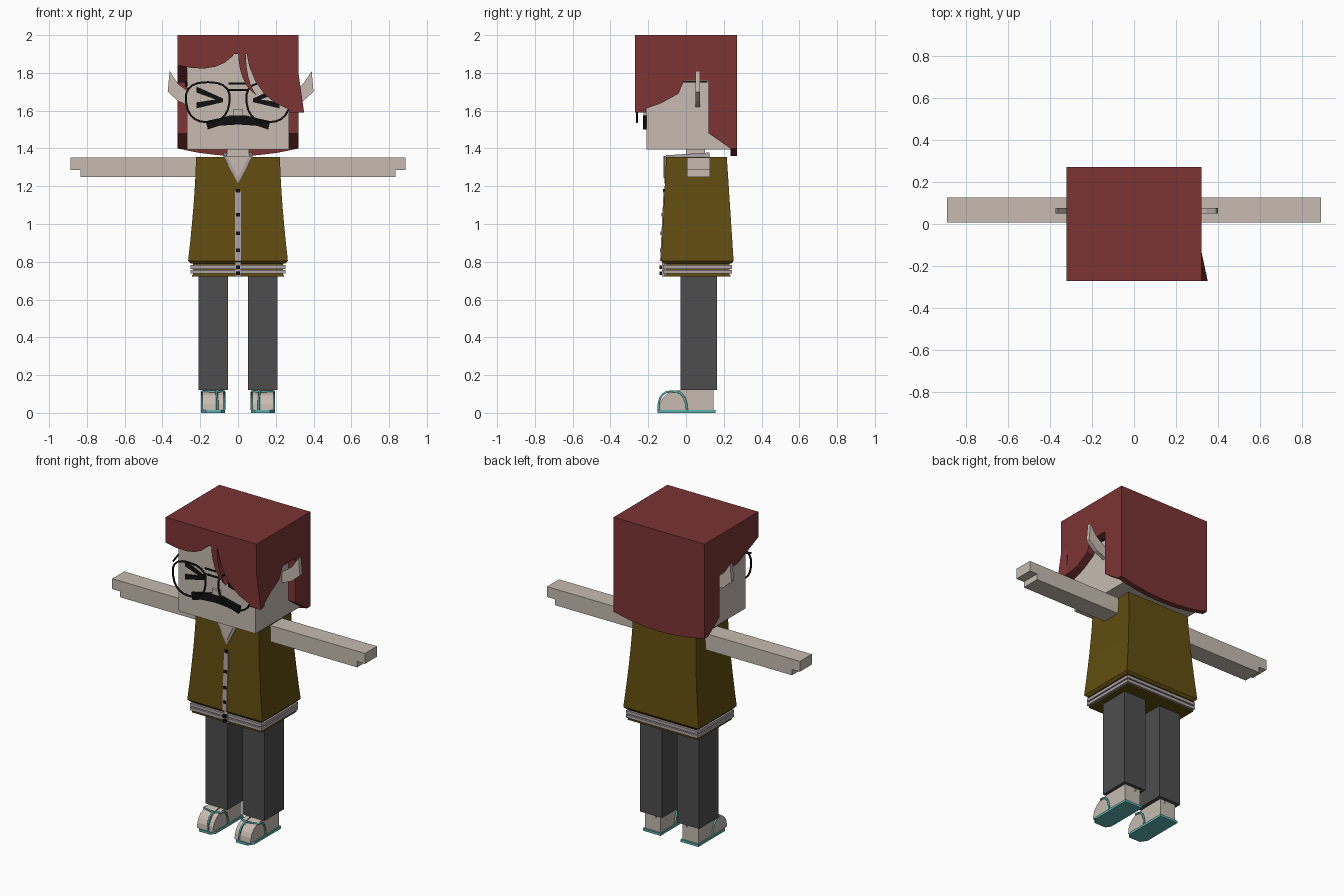
import bpy, bmesh
from math import sin, cos, tau

cube = bpy.data.objects.get("Cube")
if cube:
    bpy.data.objects.remove(cube, do_unlink=True)


def material(name, *color):
    mat = bpy.data.materials.new(name)
    mat.use_nodes = True
    mat.diffuse_color = (*color, 1)
    mat.node_tree.nodes["Principled BSDF"].inputs["Base Color"].default_value = (*color, 1)
    return mat


skin = material("skin", .57, .5, .44)
red = material("red hair", .2, .034, .034)
olive = material("olive knit", .12, .074, .005)
trim = material("pale trim", .42, .36, .38)
grey = material("grey trousers", .075, .075, .075)
teal = material("teal sandal", .11, .45, .43)
black = material("black", .005, .005, .005)


def add_object(name, data, mat):
    data.materials.append(mat)
    obj = bpy.data.objects.new(name, data)
    bpy.context.collection.objects.link(obj)
    return obj


def loft(name, mat, rings, mirrored=False):
    """Join matching closed rings and cap both ends."""
    bm = bmesh.new()
    rows = [[bm.verts.new(point) for point in ring] for ring in rings]
    for low, high in zip(rows, rows[1:]):
        for i in range(len(low)):
            bm.faces.new((low[i - 1], low[i], high[i], high[i - 1]))
    bm.faces.new(rows[0])
    bm.faces.new(rows[-1])
    bmesh.ops.recalc_face_normals(bm, faces=bm.faces)
    mesh = bpy.data.meshes.new(name)
    bm.to_mesh(mesh)
    bm.free()
    obj = add_object(name, mesh, mat)
    if mirrored:
        obj.modifiers.new("Mirror", "MIRROR")
    return obj


def facing_front(name, mat, outline, depth, mirrored=False):
    """Extrude an (x, z) outline along y."""
    return loft(name, mat, [[(x, y, z) for x, z in outline] for y in depth], mirrored)


def facing_side(name, mat, outline, span, mirrored=False):
    """Extrude a (y, z) outline along x."""
    return loft(name, mat, [[(x, y, z) for y, z in outline] for x in span], mirrored)


def rectangle(x, y, z):
    return [(x[0], y[0], z), (x[1], y[0], z), (x[1], y[1], z), (x[0], y[1], z)]


def box(name, mat, x, y, z, mirrored=False):
    return loft(name, mat, [rectangle(x, y, height) for height in z], mirrored)


def bend(start, control, end, steps=6):
    """Points of a curved edge, without its last point."""
    points = []
    for i in range(steps):
        t = i / steps
        points.append(tuple((1 - t) ** 2 * a + 2 * t * (1 - t) * b + t * t * c
                            for a, b, c in zip(start, control, end)))
    return points


def tube(name, mat, points, closed=False):
    curve = bpy.data.curves.new(name, "CURVE")
    curve.dimensions = "3D"
    curve.bevel_depth = .006
    curve.bevel_resolution = 1
    curve.use_fill_caps = True
    spline = curve.splines.new("POLY")
    spline.points.add(len(points) - 1)
    for target, point in zip(spline.points, points):
        target.co = (*point, 1)
    spline.use_cyclic_u = closed
    return add_object(name, curve, mat)


# Head
box("head", skin, (-.27, .27), (-.21, .236), (1.395, 1.92))
box("neck", skin, (-.058, .058), (0, .1), (1.3, 1.4))
box("nose", skin, (-.026, .026), (-.226, -.2), (1.567, 1.607))

# Hair: cap, swept fringe, back and two side panels
half, front, back, top = .32, -.27, .27, 2
box("hair_cap", red, (-half, half), (front, back), (1.9, top))
parting, lock_tip, gap_top, flare = (0, 1.93), (.1, 1.68), (.04, 1.93), (.35, 1.59)
fringe = [(-half, top), *bend((-half, 1.84), (-.08, 1.78), parting),
          *bend(parting, (0, 1.74), lock_tip), *bend(lock_tip, (.04, 1.75), gap_top),
          *bend(gap_top, (.08, 1.62), flare), flare, (half, 1.8), (half, top)]
fringe_obj = facing_front("hair_fringe", red, fringe, (front, -.212))
for vert in fringe_obj.data.vertices:
    if vert.co.x > half and vert.co.y > front:
        vert.co.x = half + .015
nape = [(-half, top), *bend((-half, 1.4), (0, 1.32), (half, 1.4)), (half, 1.4), (half, top)]
facing_front("hair_back", red, nape, (.235, back))
behind_ear = [(.12, 1.48), (.235, 1.4), (back, 1.4), (back, top), (front, top)]
facing_side("hair_side_right", red,
            [(front, 1.84), (-.06, 1.75), (.12, 1.75)] + behind_ear, (-half, front))
side_lock = [(front, 1.8), (front, 1.59), (-.13, 1.64), (-.04, 1.69), (-.01, 1.76), (.12, 1.76)]
left_obj = facing_side("hair_side_left", red, side_lock + behind_ear, (back, half))
left_obj.data.vertices[len(side_lock + behind_ear) + 1].co.x = flare[0]

# Ears, set slightly to the left
ear = [(.26, 1.62), (.26, 1.69), (.33, 1.74), (.376, 1.81), (.386, 1.7), (.33, 1.65)]
facing_front("ears", skin, ear, (.05, .075), True).location.x = .014

# Glasses: each rim is a squarish oval that narrows downwards
def rim_point(angle):
    c, s = cos(angle), sin(angle)
    x = abs(c) ** .8 * (1 if c > 0 else -1)
    z = abs(s) ** .8 * (1 if s > 0 else -1)
    return .16 + x * (.115 + .012 * z), 1.645 + .106 * z


glasses_y = -.26
rim = [rim_point(tau * i / 20) for i in range(20)]
for side, s in (("left", 1), ("right", -1)):
    tube("lens_rim_" + side, black, [(s * x, glasses_y, z) for x, z in rim], True)
    tube("temple_" + side, black,
         [(s * .274, glasses_y, 1.73), (s * .274, -.2, 1.753), (s * .274, .115, 1.753)])
for part, z in (("upper", 1.745), ("lower", 1.71)):
    tube("bridge_" + part, black, [(-.05, glasses_y, z), (.05, glasses_y, z)])

# Squeezed eyes and moustache
for part, s in (("upper", 1), ("lower", -1)):
    outer = 1.67 + s * .042
    stroke = [(.08, 1.665), (.08, 1.645), (.22, outer - .016), (.22, outer + .016)]
    facing_front("eye_strokes_" + part, black, stroke, (-.217, -.208), True)
moustache = [(0, 1.575), (.04, 1.575), (.1, 1.56), (.17, 1.545), (.16, 1.5), (.1, 1.52), (0, 1.527)]
facing_front("moustache", black, moustache, (-.228, -.2), True)

# Cardigan body, widening towards the hem
shoulder, waist = 1.355, .805


def body_size(z):
    t = (shoulder - z) / (shoulder - waist)
    return .222 + .042 * t ** 1.5, -.105 - .027 * t, .216 + .036 * t


levels = [waist + (shoulder - waist) * i / 6 for i in range(7)]
rings = [rectangle((-.25, .25), (-.118, .24), .79)]
for z in levels:
    wide, y_front, y_back = body_size(z)
    rings.append(rectangle((-wide, wide), (y_front, y_back), z))
cardigan = loft("cardigan", olive, rings)
bpy.context.view_layer.objects.active = cardigan
cardigan.select_set(True)
bpy.ops.object.shade_smooth_by_angle(angle=.5)
cardigan.select_set(False)

# Ribbed hem
hem = .722
box("hem_core", olive, (-.238, .238), (-.108, .23), (hem, .795))
box("hem_edge", olive, (-.244, .244), (-.114, .236), (hem, .731))
for part, z in (("upper", .763), ("lower", .737)):
    box("hem_stripe_" + part, trim, (-.252, .252), (-.122, .244), (z, z + .019))

# Neckline and collar
facing_front("neckline_trim", trim, [(-.078, 1.36), (.078, 1.36), (0, 1.215)], (-.115, -.104))
facing_front("neckline_skin", skin, [(-.058, 1.36), (.058, 1.36), (0, 1.243)], (-.118, -.107))
collar = [(-.105, shoulder), (.125, shoulder), (.125, 1.378), (-.105, 1.364)]
facing_side("collar_sides", trim, collar, (.058, .078), True)
box("collar_back", trim, (-.078, .078), (.105, .125), (shoulder, 1.378))

# Button band and buttons
band = (-.015, .015)
loft("button_band", trim, [rectangle(band, (body_size(z)[1] - .005, -.1), z) for z in levels[:5]])
box("button_band_hem", trim, band, (-.126, -.11), (hem, waist))
for i, z in enumerate([.74, .77, .86, .95, 1.05, 1.175]):
    y = min(body_size(max(z, waist))[1], -.1) - .009
    box(f"button_{i + 1}", black, (-.01, .01), (y, y + .02), (z - .009, z + .009))

# Arms with stepped hands, and trouser legs
arm = [(.2, 1.25), (.833, 1.25), (.833, 1.287), (.888, 1.287), (.888, 1.353), (.2, 1.353)]
facing_front("arms", skin, arm, (.006, .126), True)
box("trouser_legs", grey, (.052, .208), (-.03, .165), (.122, .74), True)

# Feet split at the big toe
heel, toe, ankle, ground = .145, -.143, .122, .015
foot = [(heel, ground), (heel, ankle), *bend((0, ankle), (toe, ankle), (toe, ground)), (toe, ground)]
facing_side("feet", skin, foot, (.113, .188), True)
facing_side("big_toes", skin, foot, (.076, .106), True)
box("insteps", skin, (.1, .12), (-.1, heel), (ground, .1), True)

# Sandals
sole = [(.07, .155), (.195, .155), (.195, -.11), (.17, -.15), (.09, -.15), (.07, -.12)]
loft("soles", teal, [[(x, y, z) for x, y in sole] for z in (0, ground)], True)
for side, s in (("left", 1), ("right", -1)):
    knot = (s * .115, -.085, .113)
    thong = bend((s * .11, -.147, ground), (s * .11, -.147, .11), knot)
    tube("toe_thong_" + side, teal, thong + [knot])
    for part, x in (("inner", .073), ("outer", .191)):
        strap = bend((s * x, -.07, .113), (s * x, 0, .12), (s * x, .005, ground))
        tube(f"strap_{part}_{side}", teal, [knot] + strap + [(s * x, .005, ground)])
